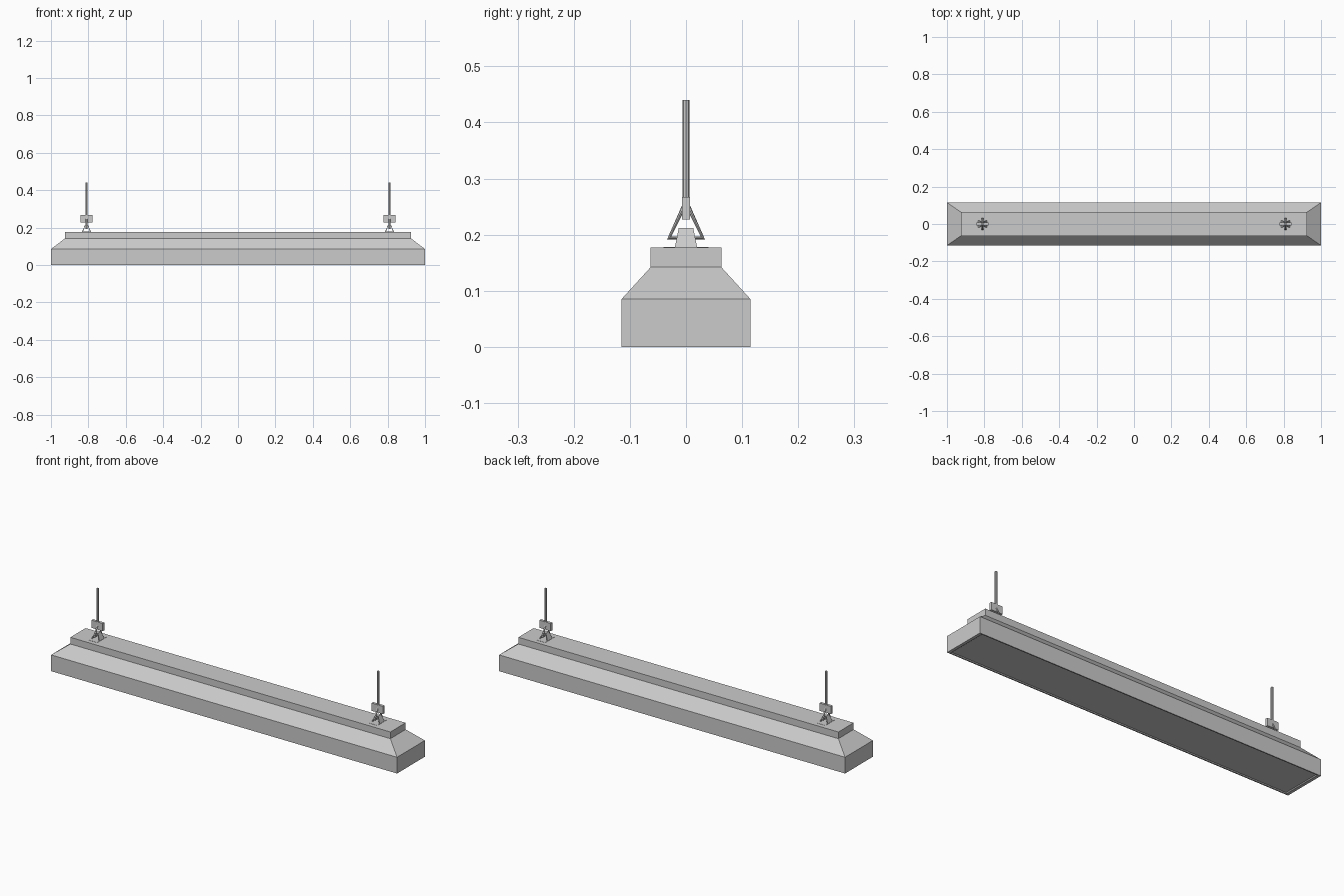
import bpy, bmesh, math
from mathutils import Vector

if "Cube" in bpy.data.objects:
    bpy.data.objects.remove(bpy.data.objects["Cube"])


def make_object(name, bm):
    bmesh.ops.recalc_face_normals(bm, faces=bm.faces)
    mesh = bpy.data.meshes.new(name)
    bm.to_mesh(mesh)
    bm.free()
    ob = bpy.data.objects.new(name, mesh)
    bpy.context.collection.objects.link(ob)
    return ob


def loft(name, rings, x=0):
    """Stack of rectangles (half x, half y, z), capped at both ends."""
    bm = bmesh.new()
    loops = [[bm.verts.new((x + sx * hx, sy * hy, z))
              for sx, sy in ((-1, -1), (1, -1), (1, 1), (-1, 1))]
             for hx, hy, z in rings]
    for a, b in zip(loops, loops[1:]):
        for i in range(4):
            j = (i + 1) % 4
            bm.faces.new((a[i], a[j], b[j], b[i]))
    bm.faces.new(loops[0])
    bm.faces.new(loops[-1])
    return make_object(name, bm)


def tube(name, points, radius, closed=False):
    """Low-poly round wire along straight segments."""
    cu = bpy.data.curves.new(name, 'CURVE')
    cu.dimensions = '3D'
    cu.bevel_depth = radius
    cu.bevel_resolution = 2
    cu.use_fill_caps = True
    sp = cu.splines.new('POLY')
    sp.points.add(len(points) - 1)
    for p, co in zip(sp.points, points):
        p.co = (*co, 1)
    sp.use_cyclic_u = closed
    sp.use_smooth = False
    ob = bpy.data.objects.new(name, cu)
    bpy.context.collection.objects.link(ob)
    return ob


def bracket(name, x):
    """Folded strip: an upside-down V that tapers toward its top."""
    profile = [(-0.022, 0.020, 0.176), (-0.008, 0.013, 0.210),
               (0.008, 0.013, 0.210), (0.022, 0.020, 0.176)]
    bm = bmesh.new()
    rows = [[bm.verts.new((x + dx, s * hy, z)) for s in (-1, 1)]
            for dx, hy, z in profile]
    for a, b in zip(rows, rows[1:]):
        bm.faces.new((a[0], a[1], b[1], b[0]))
    ob = make_object(name, bm)
    mod = ob.modifiers.new("thickness", 'SOLIDIFY')
    mod.thickness = 0.004
    mod.offset = 0


# Lamp housing with a shallow recess for the diffuser underneath
loft("housing", [(0.98, 0.105, 0.004), (0.985, 0.109, 0.0), (1.0, 0.115, 0.0),
                 (1.0, 0.115, 0.085), (0.925, 0.063, 0.142), (0.925, 0.063, 0.177)])

# Two identical hangers
for side, x in (("left", -0.81), ("right", 0.81)):
    bracket(f"{side}_bracket", x)
    # Thin foot under the bracket
    loft(f"{side}_foot", [(0.024, 0.04, 0.1765), (0.024, 0.04, 0.178)], x)
    # Triangular wire link threaded through the bracket
    tube(f"{side}_link", [(x, -0.030, 0.194), (x, 0.030, 0.194),
                          (x, 0.004, 0.250), (x, -0.004, 0.250)], 0.0045, True)
    # Clamp and suspension rod
    loft(f"{side}_clamp", [(0.033, 0.007, 0.227), (0.033, 0.007, 0.267)], x)
    tube(f"{side}_rod", [(x, 0, 0.24), (x, 0, 0.44)], 0.006)
